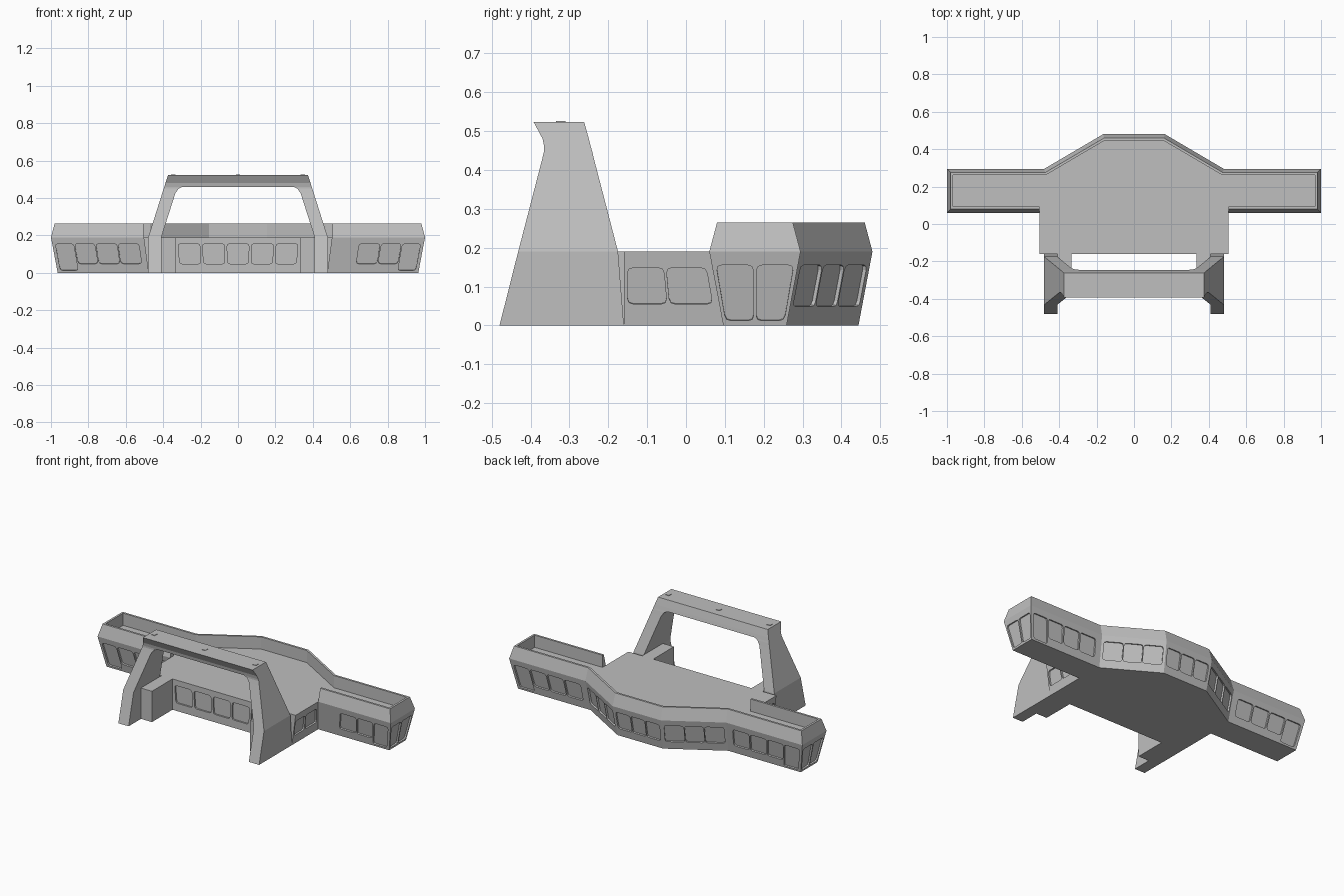
import bpy, bmesh
from mathutils import Vector

if "Cube" in bpy.data.objects:
    bpy.data.objects.remove(bpy.data.objects["Cube"])

grey = bpy.data.materials.new("hull_grey")
grey.diffuse_color = (0.52, 0.52, 0.52, 1)
grey.use_nodes = True
grey.node_tree.nodes["Principled BSDF"].inputs["Base Color"].default_value = grey.diffuse_color


def make(name, rings_list, closed=False):
    """Loft lists of equal-length rings into one object; caps ends unless closed."""
    bm = bmesh.new()
    for rings in rings_list:
        vs = [[bm.verts.new(p) for p in r] for r in rings]
        n = len(vs[0])
        for a, b in zip(vs, vs[1:]):
            for i in range(n):
                j = (i + 1) % n
                bm.faces.new((a[i], a[j], b[j], b[i]))
        bm.faces.new(vs[0][::-1])
        bm.faces.new(vs[-1])
    bmesh.ops.recalc_face_normals(bm, faces=bm.faces)
    me = bpy.data.meshes.new(name)
    bm.to_mesh(me)
    bm.free()
    me.materials.append(grey)
    ob = bpy.data.objects.new(name, me)
    bpy.context.collection.objects.link(ob)
    return ob


def offset(path, d):
    """Inset an open plan path to its left with mitred corners."""
    out = []
    pts = [Vector(p) for p in path]
    for i, p in enumerate(pts):
        ns = []
        for a, b in ((i - 1, i), (i, i + 1)):
            if a >= 0 and b < len(pts):
                t = (pts[b] - pts[a]).normalized()
                ns.append(Vector((-t.y, t.x)))
        m = sum(ns, Vector((0, 0))).normalized()
        out.append(p + m * (d / m.dot(ns[0])))
    return out


DECK, RIM = 0.19, 0.265

# Plan outline around wings and bowed window front
half = [(0.505, 0.06), (1, 0.06), (1, 0.295), (0.48, 0.295), (0.165, 0.48)]
path = half + [(-x, y) for x, y in reversed(half)]
low = offset(path, 0.036)
low[0].x, low[-1].x = 0.48, -0.48

# Main hull, leaning inwards towards the base
upper = [Vector((0.505, -0.16))] + [Vector(p) for p in path] + [Vector((-0.505, -0.16))]
lower = [Vector((0.48, -0.16))] + low + [Vector((-0.48, -0.16))]
hull = make("bridge_hull", [[[(p.x, p.y, 0) for p in lower],
                             [(p.x, p.y, DECK) for p in upper]]])

# Parapet: sloped outside, upright inside
top_out, top_in = offset(path, 0.02), offset(path, 0.033)
sections = [[(o[0], o[1], DECK), (t.x, t.y, RIM), (n.x, n.y, RIM), (n.x, n.y, DECK)]
            for o, t, n in zip(path, top_out, top_in)]
make("parapet", [sections])

# Window recesses, laid out along each wall as (start, end, bottom, top)
N = len(upper)


def window(i, u0, u1, z0, z1, mirror=False, r=0.014):
    j = (i + 1) % N

    def at(u, z):
        a = lower[i].lerp(upper[i], z / DECK)
        b = lower[j].lerp(upper[j], z / DECK)
        p = a.lerp(b, u)
        return Vector((-p.x if mirror else p.x, p.y, z))
    c = [at(u0, z0), at(u1, z0), at(u1, z1), at(u0, z1)]
    normal = (c[1] - c[0]).cross(c[3] - c[0]).normalized()
    ring = []
    for k in range(4):
        p, a, b = c[k], c[k - 1], c[(k + 1) % 4]
        pa, pb = p + (a - p).normalized() * r, p + (b - p).normalized() * r
        ring += [pa, p * 0.5 + (pa + pb) * 0.25, pb]
    return [[p + normal * s for p in ring] for s in (-0.01, 0.01)]


MID, TALL = (0.048, 0.155), (0.012, 0.155)
three = [(0.04, 0.34, *MID), (0.355, 0.645, *MID), (0.66, 0.96, *MID)]
walls = {
    0: [(0.04, 0.45, 0.055, 0.148), (0.48, 0.93, 0.055, 0.148)],        # body side
    1: [(0.30, 0.525, *MID), (0.54, 0.755, *MID), (0.77, 0.965, *TALL)],  # wing inside
    2: [(0.05, 0.48, *TALL), (0.52, 0.95, *TALL)],                      # wing end
    3: [(0.035, 0.235, *TALL), (0.25, 0.46, *MID),
        (0.475, 0.69, *MID), (0.705, 0.92, *MID)],                      # wing outside
    4: three,                                                           # angled wall
}
cuts = [window(i, *w, mirror=m) for i, ws in walls.items() for w in ws for m in (False, True)]
cuts.append(window(1, 0.06, 0.285, *MID, mirror=True))
cuts += [window(5, *w) for w in three]
for k in range(-2, 3):                                                  # inner wall
    u = 0.5 + k * 0.131
    cuts.append(window(N - 1, u - 0.058, u + 0.058, *MID))
cutter = make("window_cutter", cuts)
cutter.hide_render = True
cutter.hide_viewport = True
mod = hull.modifiers.new("windows", 'BOOLEAN')
mod.operation, mod.solver, mod.object = 'DIFFERENCE', 'EXACT', cutter
bpy.context.view_layer.update()
cut_mesh = bpy.data.meshes.new_from_object(
    hull.evaluated_get(bpy.context.evaluated_depsgraph_get()))
hull.modifiers.clear()
hull.data = cut_mesh
bpy.data.objects.remove(cutter)


# Arch: legs lean inwards above deck height, joined by a cross beam
def outer(z):
    return 0.48 - 0.318 * max(0, z - DECK)


def slab(z, yf, yb, x0, x1):
    return [(x0, yf, z), (x1, yf, z), (x1, yb, z), (x0, yb, z)]


BEAM_IN = 0.295
levels = [(0, -0.48, -0.16, 0.41), (DECK, -0.432, -0.175, 0.41),
          (0.425, -0.371, -0.236, 0.335), (0.45, -0.365, -0.242, 0.318),
          (0.46, -0.365, -0.245, BEAM_IN), (0.48, -0.369, -0.25, BEAM_IN),
          (0.523, -0.392, -0.262, BEAM_IN)]
for side, s in (("right", 1), ("left", -1)):
    make("arch_leg_" + side, [[slab(z, f, b, s * xi, s * outer(z)) for z, f, b, xi in levels]])
    # Buttress between leg and body
    make("buttress_" + side, [[slab(z, -0.36, -0.16, s * 0.335, s * 0.41) for z in (0, DECK)]])
make("arch_beam", [[slab(z, f, b, -BEAM_IN, BEAM_IN) for z, f, b, _ in levels[4:]]])

# Small mounting pads on the beam
make("beam_pads", [[slab(z, -0.335, -0.31, x - 0.012, x + 0.012) for z in (0.522, 0.526)]
                   for x in (-0.345, 0, 0.345)])
